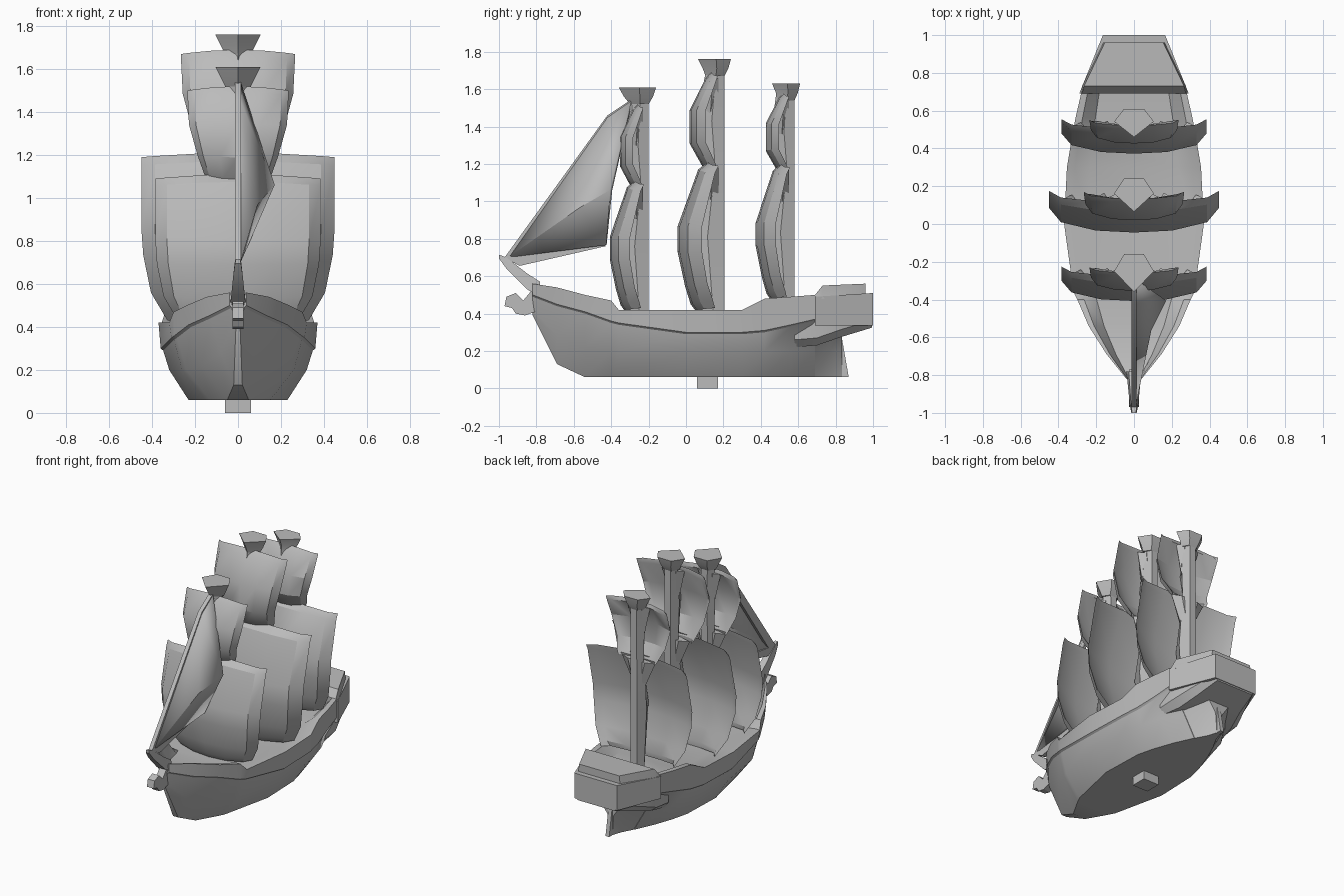
import bpy
import bmesh
import math

cube = bpy.data.objects.get("Cube")
if cube:
    bpy.data.objects.remove(cube, do_unlink=True)

grey = bpy.data.materials.new("plain grey")
grey.use_nodes = True
grey.diffuse_color = (0.5, 0.5, 0.5, 1)
grey.node_tree.nodes["Principled BSDF"].inputs["Base Color"].default_value = (0.5, 0.5, 0.5, 1)


def finish(name, bm, angle=28):
    """Turn a bmesh into a named, shaded object."""
    bmesh.ops.remove_doubles(bm, verts=bm.verts, dist=0.0005)
    bmesh.ops.recalc_face_normals(bm, faces=bm.faces)
    mesh = bpy.data.meshes.new(name)
    bm.to_mesh(mesh)
    bm.free()
    mesh.materials.append(grey)
    obj = bpy.data.objects.new(name, mesh)
    bpy.context.collection.objects.link(obj)
    bpy.ops.object.select_all(action="DESELECT")
    obj.select_set(True)
    bpy.context.view_layer.objects.active = obj
    bpy.ops.object.shade_smooth_by_angle(angle=math.radians(angle))
    return obj


def loft(name, rings):
    """Skin a row of closed rings and cap both ends."""
    bm = bmesh.new()
    loops = [[bm.verts.new(p) for p in ring] for ring in rings]
    n = len(loops[0])
    for a, b in zip(loops, loops[1:]):
        for i in range(n):
            j = (i + 1) % n
            bm.faces.new((a[i], a[j], b[j], b[i]))
    bm.faces.new(loops[0])
    bm.faces.new(loops[-1])
    return finish(name, bm)


def section(y, half):
    """Mirror a half cross-section, listed from bottom to top."""
    return [(x, y, z) for x, z in half] + [(-x, y, z) for x, z in reversed(half)]


def plate(name, outline, half_width):
    """Flat side outline in y and z, thickened across x."""
    return loft(name, [[(x, y, z) for y, z in outline] for x in (-half_width, half_width)])


# Hull: y, keel z and width, bilge z and width, band z and width, rail z and width, deck z
stations = [
    (-0.82, 0.39, 0.01, 0.42, 0.02, 0.5, 0.04, 0.56, 0.04, 0.5),
    (-0.69, 0.13, 0.02, 0.28, 0.08, 0.45, 0.14, 0.54, 0.145, 0.44),
    (-0.54, 0.06, 0.05, 0.22, 0.17, 0.41, 0.23, 0.5, 0.24, 0.42),
    (-0.4, 0.06, 0.13, 0.2, 0.24, 0.36, 0.295, 0.47, 0.3, 0.41),
    (-0.36, 0.06, 0.15, 0.2, 0.26, 0.35, 0.31, 0.42, 0.32, 0.41),
    (0, 0.06, 0.23, 0.2, 0.32, 0.3, 0.36, 0.42, 0.37, 0.41),
    (0.3, 0.06, 0.22, 0.2, 0.31, 0.3, 0.35, 0.42, 0.355, 0.41),
    (0.42, 0.06, 0.19, 0.2, 0.29, 0.31, 0.33, 0.48, 0.335, 0.42),
    (0.56, 0.06, 0.14, 0.2, 0.25, 0.34, 0.3, 0.49, 0.31, 0.42),
    (0.69, 0.06, 0.08, 0.2, 0.16, 0.37, 0.28, 0.5, 0.28, 0.43),
]
loft("hull", [
    section(y, [(kw, kz), (bw, bz), (sw - 0.012, sz - 0.01), (sw, sz),
                (rw, rz), (rw * 0.88, rz), (rw * 0.66, dz)])
    for y, kz, kw, bz, bw, sz, sw, rz, rw, dz in stations])

# Stern: tapering run, overhanging counter, cabin, roof and rudder
loft("stern_run", [
    section(y, [(keel, 0.06), (bilge, 0.2), (top, 0.31)])
    for y, keel, bilge, top in ((0.685, 0.08, 0.16, 0.23), (0.77, 0.035, 0.08, 0.16),
                                (0.835, 0.014, 0.025, 0.1))])
loft("stern_counter", [
    section(y, [(w * inset, low), (w, low + 0.04), (w, 0.4)])
    for y, w, low, inset in ((0.58, 0.27, 0.22, 0.9), (0.7, 0.265, 0.23, 0.8),
                             (0.83, 0.22, 0.275, 0.8), (0.995, 0.16, 0.325, 0.9))])
loft("stern_cabin", [
    section(y, [(w, 0.335), (w, top)])
    for y, w, top in ((0.69, 0.29, 0.49), (1, 0.165, 0.51))])
loft("cabin_roof", [
    section(y, [(w, 0.48), (w - 0.01, top)])
    for y, w, top in ((0.69, 0.285, 0.5), (0.73, 0.275, 0.55), (0.96, 0.165, 0.56))])
plate("rudder_blade", [(0.7, 0.06), (0.87, 0.06), (0.83, 0.29), (0.7, 0.29)], 0.014)
plate("keel_peg", [(0.06, 0), (0.17, 0), (0.17, 0.08), (0.06, 0.08)], 0.06)

# Bow: tapering spar, carved figurehead and foot spar of the staysail
loft("bowsprit", [
    section(y, [(w, low), (w * 0.7, high)])
    for y, w, low, high in ((-0.78, 0.04, 0.49, 0.57), (-0.85, 0.033, 0.53, 0.615),
                            (-0.96, 0.022, 0.64, 0.7), (-1, 0.014, 0.695, 0.715))])
plate("figurehead", [(-0.97, 0.44), (-0.96, 0.49), (-0.91, 0.51), (-0.87, 0.47),
                     (-0.82, 0.53), (-0.77, 0.5), (-0.78, 0.42), (-0.86, 0.39),
                     (-0.91, 0.4), (-0.93, 0.43)], 0.026)
plate("staysail_foot", [(-0.97, 0.7), (-0.43, 0.775), (-0.43, 0.76), (-0.89, 0.655)], 0.014)

# Staysail: billowed to its left side
corners = [(0, -0.95, 0.7), (0, -0.42, 1.45), (0, -0.29, 1.54),
           (0.16, -0.4, 1.06), (0.03, -0.425, 0.77), (0.08, -0.56, 0.97)]
bm = bmesh.new()
v = [bm.verts.new(c) for c in corners]
for a, b, c in ((0, 1, 5), (1, 3, 5), (1, 2, 3), (3, 4, 5), (4, 0, 5)):
    bm.faces.new((v[a], v[b], v[c]))
staysail = finish("staysail", bm)
cloth = staysail.modifiers.new("cloth", "SOLIDIFY")
cloth.thickness = 0.024
cloth.offset = 0
plate("staysail_luff", [(-0.97, 0.7), (-0.42, 1.46), (-0.3, 1.54),
                        (-0.28, 1.49), (-0.39, 1.42), (-0.9, 0.7)], 0.014)

# Sail rows: height fraction, width fraction, distance before the mast back at middle and rim
LOWER = [(0, 0.73, 0.15, 0.05), (0.05, 0.78, 0.18, 0.06), (0.17, 0.9, 0.21, 0.09),
         (0.4, 0.98, 0.25, 0.12), (0.57, 1, 0.25, 0.12), (0.95, 1, 0.14, 0.05),
         (1, 1, 0.09, 0.03)]
UPPER = [(0, 0.6, 0.09, 0.04), (0.06, 0.66, 0.12, 0.05), (0.28, 0.8, 0.185, 0.1),
         (0.62, 0.97, 0.185, 0.1), (0.94, 1, 0.1, 0.045), (1, 1, 0.07, 0.035)]
# Sail columns: width fraction, how far the cloth curls from middle to rim
HALF = [(0.45, 0.08), (0.86, 0.42), (1, 1)]
COLUMNS = [(-u, s) for u, s in reversed(HALF)] + [(0, 0)] + HALF


def sail(name, back, low, high, width, rows, depth):
    bm = bmesh.new()
    last = len(rows) - 1
    for layer in (0, 0.03):
        grid = []
        for i, (t, w, middle, edge) in enumerate(rows):
            line = []
            for u, curl in COLUMNS:
                rim = i in (0, last) or abs(u) == 1
                crown = 0.02 * (1 - u * u) * (2 * t - 1)
                ahead = middle + (edge - middle) * curl
                y = back - ahead * depth + (0 if rim else layer)
                line.append(bm.verts.new((u * w * width, y, low + t * (high - low) + crown)))
            grid.append(line)
        for a, b in zip(grid, grid[1:]):
            for i in range(len(COLUMNS) - 1):
                bm.faces.new((a[i], a[i + 1], b[i + 1], b[i]))
    finish(name, bm)


def mast_ring(back, z, depth, half):
    """Five-sided ring with its point to the front."""
    return [(0, back - depth, z), (half, back - depth * 0.45, z), (half / 2, back, z),
            (-half / 2, back, z), (-half, back - depth * 0.45, z)]


# Masts: back y, deck, joint, top of upper sail, lookout top and depth, sail widths, depth scale
masts = {
    "fore": (-0.2, 0.43, 1.09, 1.5, 1.61, 0.2, 0.385, 0.235, 0.83),
    "main": (0.205, 0.43, 1.19, 1.67, 1.76, 0.175, 0.45, 0.265, 1),
    "aft": (0.58, 0.49, 1.18, 1.56, 1.63, 0.15, 0.385, 0.235, 0.83),
}
for name, (back, deck, joint, top, peak, nest, wide, narrow, scale) in masts.items():
    sail(name + "_lower_sail", back, deck, joint, wide, LOWER, scale)
    sail(name + "_upper_sail", back, joint - 0.01, top, narrow, UPPER, scale)
    loft(name + "_mast", [
        mast_ring(back, deck - 0.1, 0.12 * scale, 0.05),
        mast_ring(back, (deck + joint) / 2, 0.2 * scale, 0.05),
        mast_ring(back, joint, 0.11 * scale, 0.05),
        mast_ring(back, (joint + top) / 2, 0.15 * scale, 0.045),
        mast_ring(back, peak - 0.07, 0.1, 0.05)])
    # Brackets that spread out below each yard
    for part, z, spread in (("lower", joint, 0.13), ("upper", top, 0.09)):
        loft(name + "_" + part + "_bracket", [
            mast_ring(back - 0.03, z - 0.2, 0.1 * scale, 0.04),
            mast_ring(back - 0.03, z - 0.01, 0.07 * scale, spread)])
    flare = nest * 0.2
    loft(name + "_lookout", [
        mast_ring(back, peak - 0.09, 0.1, 0.06),
        mast_ring(back + flare * 0.6, peak - 0.05, nest * 0.78, 0.08),
        mast_ring(back + flare, peak, nest, 0.105)])
